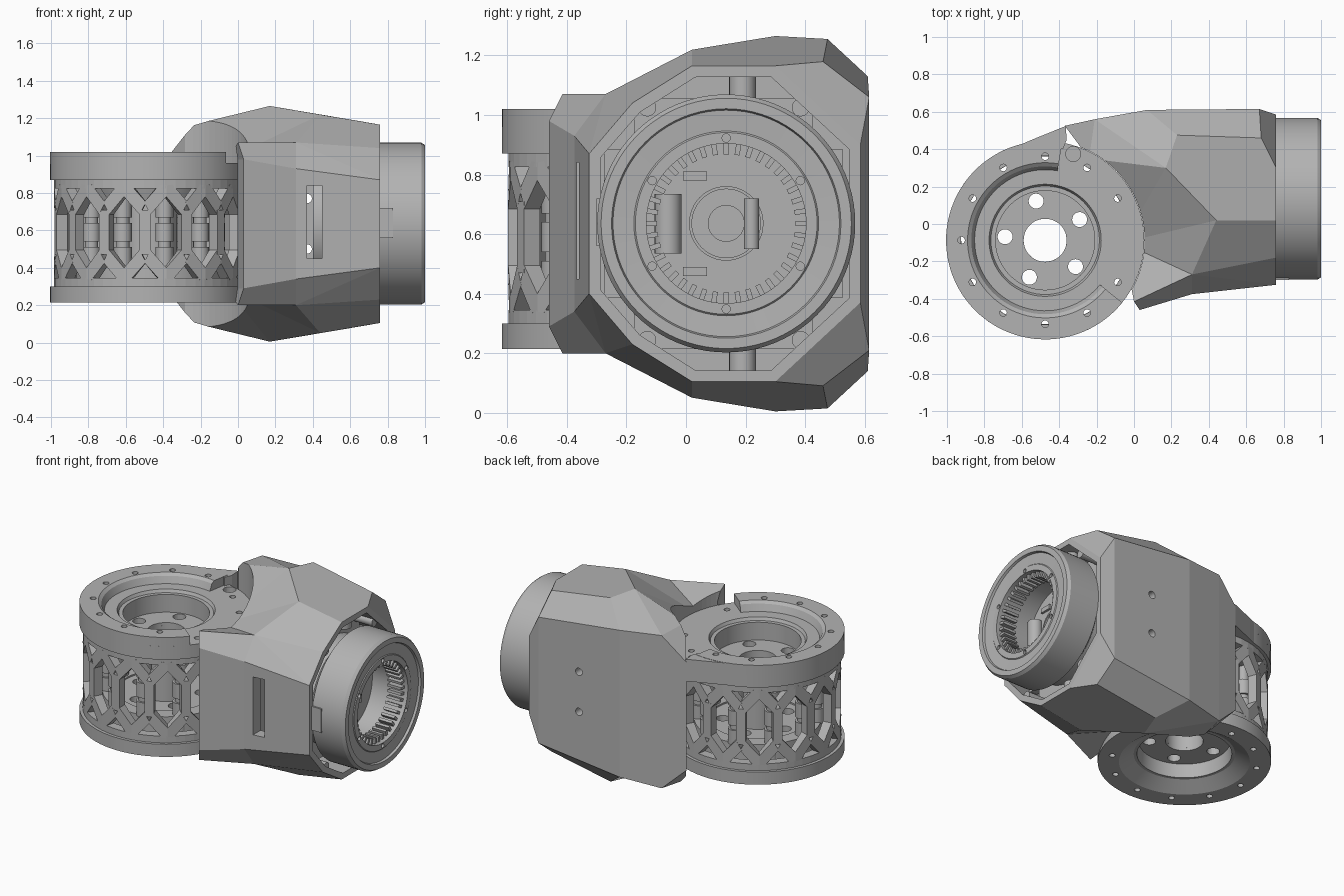
import bpy, bmesh, math
from mathutils import Vector, Matrix

if "Cube" in bpy.data.objects:
    bpy.data.objects.remove(bpy.data.objects["Cube"])

DRUM = Vector((-0.475, -0.087, 0))      # vertical drum axis
MOTOR = Vector((0, 0.135, 0.636))       # horizontal motor axis
MID = 0.635                             # mirror height
TAU = math.tau


def material(name, value):
    mat = bpy.data.materials.new(name)
    mat.use_nodes = True
    color = (value, value, value, 1)
    mat.diffuse_color = color
    mat.node_tree.nodes["Principled BSDF"].inputs["Base Color"].default_value = color
    return mat


GREY = material("machined grey", 0.45)


def activate(obj):
    bpy.ops.object.select_all(action='DESELECT')
    obj.select_set(True)
    bpy.context.view_layer.objects.active = obj


def make(name, bm, loc=(0, 0, 0), along_x=False, smooth=True):
    bmesh.ops.recalc_face_normals(bm, faces=bm.faces[:])
    mesh = bpy.data.meshes.new(name)
    bm.to_mesh(mesh)
    bm.free()
    if along_x:
        mesh.transform(Matrix.Rotation(TAU / 4, 4, 'Y'))
    mesh.transform(Matrix.Translation(loc))
    mesh.materials.append(GREY)
    obj = bpy.data.objects.new(name, mesh)
    bpy.context.collection.objects.link(obj)
    if smooth:
        activate(obj)
        bpy.ops.object.shade_smooth_by_angle(angle=math.radians(30))
    return obj


def lathe(name, profile, loc, along_x=False, start=0, sweep=360, steps=72):
    """Turn a closed (radius, height) profile about an axis."""
    bm = bmesh.new()
    full = sweep == 360
    rings = []
    for i in range(steps if full else steps + 1):
        a = math.radians(start + sweep * i / steps)
        rings.append([bm.verts.new((r * math.cos(a), r * math.sin(a), h)) for r, h in profile])
    n = len(profile)
    for i in range(steps):
        p, q = rings[i], rings[(i + 1) % len(rings)]
        for j in range(n):
            k = (j + 1) % n
            bm.faces.new((p[j], p[k], q[k], q[j]))
    if not full:
        bm.faces.new(rings[0])
        bm.faces.new(rings[-1])
    return make(name, bm, loc, along_x)


def add_rod(bm, center, radius, length, axis='Z', sides=24):
    turn = Matrix() if axis == 'Z' else Matrix.Rotation(TAU / 4, 4, 'Y' if axis == 'X' else 'X')
    bmesh.ops.create_cone(bm, cap_ends=True, segments=sides, radius1=radius, radius2=radius,
                          depth=length, matrix=Matrix.Translation(center) @ turn)


def add_box(bm, center, size, turn=Matrix()):
    bmesh.ops.create_cube(bm, size=1, matrix=turn @ Matrix.Translation(center)
                          @ Matrix.Diagonal((*size, 1)))


def add_prism(bm, low, high):
    """Join two matching outlines into a solid."""
    low, high = [[bm.verts.new(p) for p in side] for side in (low, high)]
    bm.faces.new(low)
    bm.faces.new(high)
    for j in range(len(low)):
        k = (j + 1) % len(low)
        bm.faces.new((low[j], low[k], high[k], high[j]))


def cut(objs, bm):
    cutter = make("cutter", bm, smooth=False)
    cutter.hide_render = True
    for obj in objs:
        mod = obj.modifiers.new("cut", 'BOOLEAN')
        mod.object, mod.operation, mod.solver = cutter, 'DIFFERENCE', 'EXACT'
        activate(obj)
        bpy.ops.object.modifier_apply(modifier=mod.name)
    bpy.data.objects.remove(cutter)


def polar(radius, degrees, z):
    a = math.radians(degrees)
    return DRUM + Vector((radius * math.cos(a), radius * math.sin(a), z))


# Faceted housing: upper corners, mirrored in height
corners = {
    'A': (.17, .30, 1.265), 'B': (.44, .02, 1.219), 'C': (.76, .02, 1.165),
    'D': (.76, .30, 1.165), 'E': (.68, .46, 1.179), 'F': (.23, .475, 1.255),
    'G': (.07, .61, 1.13), 'H': (.67, .615, 1.06), 'I': (.76, .585, .9),
    'J': (-.21, .56, 1.15), 'K': (-.37, .525, 1.0), 'L': (.31, -.27, 1.07),
    'M': (.31, -.375, .93), 'N': (0, -.415, 1.07), 'O': (.76, -.325, .87),
    'P': (-.24, .35, 1.165), 'Q': (-.06, -.1, .98), 'R': (.03, -.46, .98),
    'W': (.76, -.18, 1.04),
}
bm = bmesh.new()
top = {k: bm.verts.new(v) for k, v in corners.items()}
low = {k: bm.verts.new((v[0], v[1], 2 * MID - v[2])) for k, v in corners.items()}
for names in "ABCDEF AFGJ EFGH DEHI AJP APQ ABQ BLQ LNQ LNRM NRQ LMO LOW BCWL JKP".split():
    for side in (top, low):
        bm.faces.new([side[c] for c in names])
for a, b in "JK GJ HG IH RM MO KP PQ QR".split():
    bm.faces.new((top[a], top[b], low[b], low[a]))
mouth = bm.faces.new([top[c] for c in "OWCDI"] + [low[c] for c in "IDCWO"])
bmesh.ops.recalc_face_normals(bm, faces=bm.faces[:])
bmesh.ops.inset_region(bm, faces=[mouth], thickness=.04)
floor = bmesh.ops.extrude_discrete_faces(bm, faces=[mouth])["faces"][0]
bmesh.ops.translate(bm, verts=floor.verts[:], vec=(-.42, 0, 0))
housing = make("housing", bm, smooth=False)

# Drum seat, side slot and rear screw holes in the housing
bm = bmesh.new()
add_rod(bm, DRUM + Vector((0, 0, MID)), .532, 2, sides=96)
cut([housing], bm)
bm = bmesh.new()
add_box(bm, (.41, -.34, .645), (.08, .2, .39))
for z in (.5, .77):
    add_rod(bm, (.37, .6, z), .025, .2, 'Y')
cut([housing], bm)

# Drum end plates and raised rim
top_plate = lathe("drum_top_plate", [(.53, .87), (.53, .96), (.3, .96), (.29, .94), (.265, .94),
                  (.265, .82), (.115, .82), (.115, .76), (.3, .76), (.34, .87)], DRUM)
bottom_plate = lathe("drum_bottom_plate", [(.53, .3), (.53, .215), (.4, .215), (.31, .27),
                     (.29, .27), (.28, .36), (.115, .36), (.115, .41), (.31, .41), (.36, .3)], DRUM)
rim = lathe("drum_raised_rim", [(.53, .955), (.53, 1.02), (.415, 1.02), (.395, 1.005), (.375, .955)],
            DRUM, start=80, sweep=241, steps=60)

# Straight run-out joining the rim to the housing
outline = [(-.72, .376), (-.55, .449), (-.365, .524), (-.36, .45), (-.38, .40), (-.6, .40)]
bm = bmesh.new()
add_prism(bm, [(x, y, .87) for x, y in outline], [(x, y, 1.018) for x, y in outline])
make("rim_run_out", bm, smooth=False)

# Bolt holes through the plates
bm = bmesh.new()
for i in range(1, 12):
    add_rod(bm, polar(.448, 30 * i, MID), .019, 2, sides=16)
for i in range(5):
    add_rod(bm, polar(.215, 31 + 72 * i, MID), .04, 2)
add_rod(bm, polar(.485, 72, 1), .04, .2)
cut([top_plate, bottom_plate, rim], bm)

# Lattice wall of Y-shaped struts bent round the drum
bm = bmesh.new()
CELLS, WALL = 14, .51
half = math.pi * WALL / CELLS


def add_bar(angle, points):
    add_prism(bm, *[[(r * math.cos(angle + s / WALL), r * math.sin(angle + s / WALL), z)
                     for s, z in points] for r in (WALL - .06, WALL)])


for i in range(CELLS):
    angle = math.radians(267.5) + TAU * i / CELLS
    w = .03
    add_bar(angle, [(-w, .47), (w, .47), (w, .71), (-w, .71)])
    for up in (1, -1):
        near, far = [MID - .045 + up * d for d in (.11, .22)]
        for s in (1, -1):
            add_bar(angle, [(-s * w * .2, near + up * .05), (s * w, near - up * .015),
                            (s * half, far - up * .03), (s * half, far + up * .03),
                            (s * (half - .035), far + up * .035)])
step = half / 4
for bottom, upper in ((.29, .345), (.825, .88)):
    for i in range(CELLS * 4):
        add_bar(TAU * i / CELLS / 4, [(-step, bottom), (step, bottom), (step, upper), (-step, upper)])
make("drum_lattice", bm, DRUM, smooth=False)

# Inner drum core and banded posts
lathe("drum_core", [(.15, .38), (.15, .8), (.115, .8), (.115, .38)], DRUM, steps=48)
bm = bmesh.new()
for i in range(10):
    a = 31 + 36 * i
    add_rod(bm, polar(.36, a, .59), .035, .6, sides=16)
    for z in (.46, .59, .72):
        add_rod(bm, polar(.36, a, z), .048, .1, sides=16)
make("drum_posts", bm)
lathe("drum_inner_band", [(.39, .3), (.39, .42), (.3, .42), (.3, .3)], DRUM)

# Motor can, turned about the x axis
can = lathe("motor_can", [(.35, .4), (.35, .7), (.433, .76), (.433, .98), (.42, 1), (.385, 1),
            (.38, .985), (.31, .98), (.305, .985), (.268, .985), (.268, .72), (.06, .72),
            (.06, .4)], MOTOR, True, steps=80)
lathe("motor_hub", [(.125, .7), (.125, .74), (.115, .74), (.115, .7)], MOTOR, True, steps=48)
bm = bmesh.new()
for i in range(6):
    a = TAU * (i + .5) / 6
    add_rod(bm, MOTOR + Vector((.98, .287 * math.cos(a), .287 * math.sin(a))), .014, .03, 'X', 16)
cut([can], bm)

# Internal ring gear teeth
bm = bmesh.new()
for i in range(40):
    add_box(bm, (.252, 0, .91), (.04, .017, .1), Matrix.Rotation(TAU * i / 40, 4, 'Z'))
make("ring_gear_teeth", bm, MOTOR, True, smooth=False)

# Details inside the motor bore
bm = bmesh.new()
add_rod(bm, (.74, -.06, MID), .045, .2)
add_rod(bm, (.74, .22, MID), .025, .17)
for s in (1, -1):
    add_box(bm, (.72, .03, MID + s * .16), (.03, .08, .03))
make("bore_rollers", bm)

# Mounting bosses, cross posts and flange behind the can
bm = bmesh.new()
for y in (-.13, .385):
    for s in (1, -1):
        add_rod(bm, (.62, y, MID + s * .39), .03, .26, 'X')
for s in (1, -1):
    add_rod(bm, (.66, .19, MID + s * .46), .045, .1)
make("mounting_bosses", bm)
bm = bmesh.new()
add_box(bm, (.58, .125, MID), (.06, .6, .84))
add_box(bm, (.58, .125, MID), (.05, .8, .5))
make("motor_flange", bm, smooth=False)

# Locating tab on the front of the can
bm = bmesh.new()
add_box(bm, (.795, -.275, MID + .005), (.07, .05, .16))
make("can_tab", bm, smooth=False)
